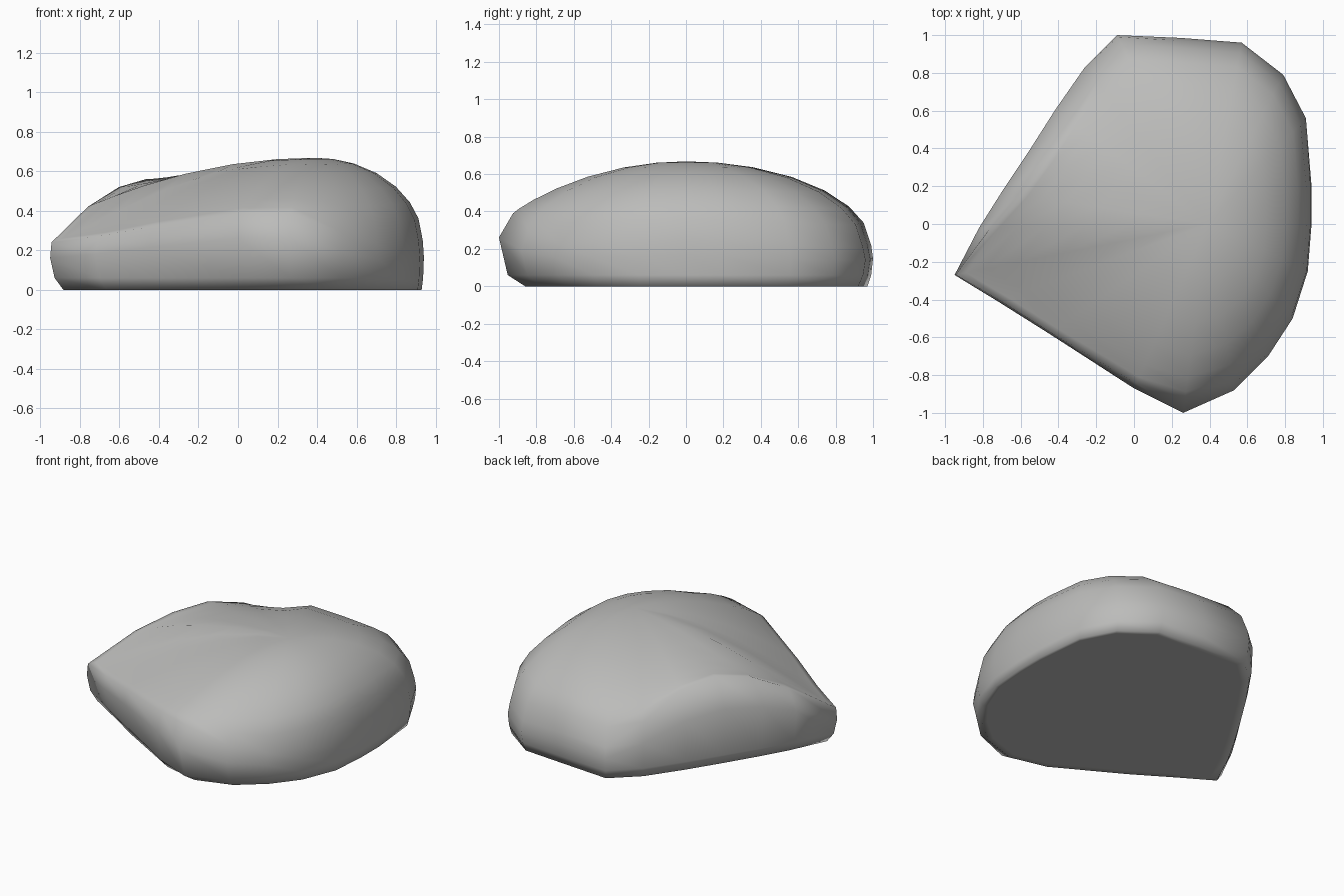
import bpy
import bmesh

cube = bpy.data.objects.get("Cube")
if cube:
    bpy.data.objects.remove(cube, do_unlink=True)

CENTRE_X, TOP = 0.39, 0.668

# Outline of the stone: x, y, shoulder height, shoulder scale, dome power, base scale
OUTLINE = [
    (-0.95, -0.27, 0.24, 0.995, 1.2, 0.95),
    (-0.82, -0.02, 0.42, 0.95, 1.0, 0.96),
    (-0.70, 0.17, 0.52, 0.91, 1.5, 0.97),
    (-0.56, 0.38, 0.56, 0.90, 1.7, 0.98),
    (-0.42, 0.60, 0.51, 0.90, 1.2, 0.98),
    (-0.26, 0.83, 0.35, 0.94, 0.7, 0.98),
    (-0.09, 1.00, 0.22, 0.99, 0.52, 0.97),
    (0.25, 0.985, 0.22, 0.985, 0.52, 0.96),
    (0.57, 0.96, 0.21, 0.985, 0.53, 0.96),
    (0.79, 0.79, 0.21, 0.985, 0.53, 0.97),
    (0.91, 0.56, 0.22, 0.985, 0.52, 0.97),
    (0.94, 0.20, 0.24, 0.99, 0.52, 0.98),
    (0.94, 0.00, 0.25, 0.99, 0.52, 0.98),
    (0.92, -0.25, 0.24, 0.99, 0.52, 0.98),
    (0.84, -0.50, 0.23, 0.985, 0.52, 0.95),
    (0.71, -0.70, 0.23, 0.985, 0.55, 0.92),
    (0.53, -0.88, 0.29, 0.96, 0.65, 0.89),
    (0.26, -1.00, 0.39, 0.925, 0.9, 0.86),
    (0.00, -0.87, 0.39, 0.97, 0.95, 0.92),
    (-0.45, -0.58, 0.32, 0.99, 1.05, 0.95),
    (-0.72, -0.41, 0.27, 0.99, 1.15, 0.95),
]


def place(point, scale, z):
    """Pull an outline point toward the central axis and set its height."""
    return (CENTRE_X + (point[0] - CENTRE_X) * scale, point[1] * scale, z)


# Rings from the flat base, up the wall, over the shoulder and across the dome
rings = [
    [place(p, p[5] * 0.95, 0) for p in OUTLINE],
    [place(p, p[5], 0) for p in OUTLINE],
    [place(p, (p[5] + 2) / 3, 0.06) for p in OUTLINE],
    [place(p, 1, p[2] * 0.67) for p in OUTLINE],
]
for s in (1, 0.96, 0.88, 0.75, 0.57, 0.36, 0.17):
    rings.append([place(p, p[3] * s, p[2] + (TOP - p[2]) * (1 - s * s) ** p[4])
                  for p in OUTLINE])

bm = bmesh.new()
loops = [[bm.verts.new(co) for co in ring] for ring in rings]
count = len(OUTLINE)
for low, high in zip(loops, loops[1:]):
    for i in range(count):
        j = (i + 1) % count
        bm.faces.new((low[i], low[j], high[j], high[i]))

# Close the underside and the summit
bm.faces.new(loops[0])
summit = bm.verts.new((CENTRE_X, 0, TOP))
for i in range(count):
    bm.faces.new((loops[-1][i], loops[-1][(i + 1) % count], summit))
bmesh.ops.recalc_face_normals(bm, faces=bm.faces)
for face in bm.faces:
    face.smooth = True

mesh = bpy.data.meshes.new("rock")
bm.to_mesh(mesh)
bm.free()
rock = bpy.data.objects.new("rock", mesh)
bpy.context.collection.objects.link(rock)

# Plain grey stone
stone = bpy.data.materials.new("stone_grey")
stone.use_nodes = True
colour = (0.5, 0.5, 0.49, 1)
stone.diffuse_color = colour
bsdf = stone.node_tree.nodes["Principled BSDF"]
bsdf.inputs["Base Color"].default_value = colour
bsdf.inputs["Roughness"].default_value = 0.9
mesh.materials.append(stone)
